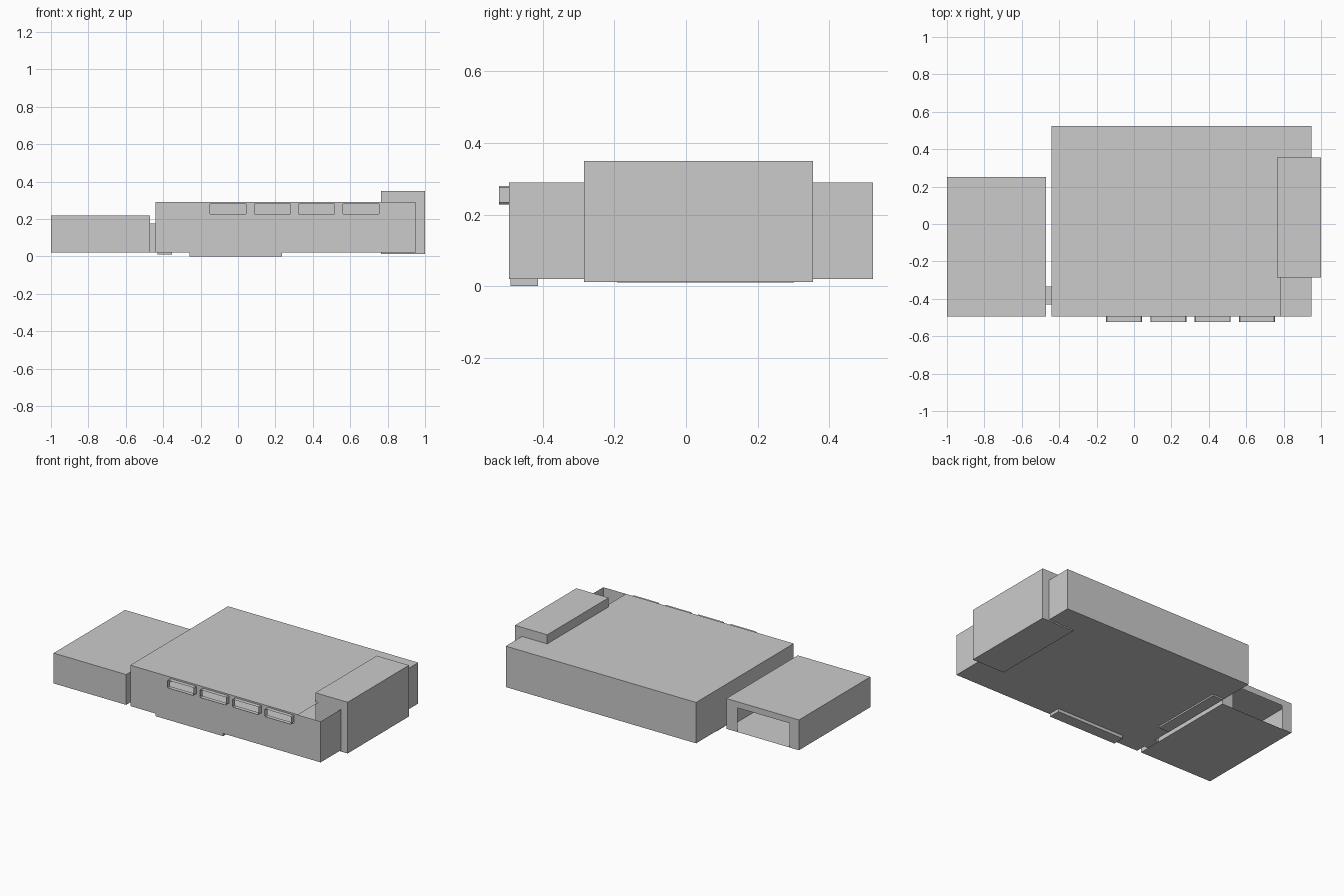
import bpy

if "Cube" in bpy.data.objects:
    bpy.data.objects.remove(bpy.data.objects["Cube"])

# All walls are thin single sheets, as in a hollow building shell.


def make(name, verts, faces):
    mesh = bpy.data.meshes.new(name)
    mesh.from_pydata(verts, [], faces)
    mesh.update()
    obj = bpy.data.objects.new(name, mesh)
    bpy.context.collection.objects.link(obj)
    return obj


SIDES = {"bottom": (0, 3, 2, 1), "top": (4, 5, 6, 7), "front": (0, 1, 5, 4),
         "right": (1, 2, 6, 5), "back": (2, 3, 7, 6), "left": (3, 0, 4, 7)}


def shell(name, x, y, z, skip=()):
    """Box made of sheets, with some sides left open."""
    verts = [(a, b, c) for c in z for a, b in
             ((x[0], y[0]), (x[1], y[0]), (x[1], y[1]), (x[0], y[1]))]
    return make(name, verts, [f for s, f in SIDES.items() if s not in skip])


def panel(name, us, vs, holes, place, flip=False):
    """Flat grid sheet with the cells in holes left out."""
    n = len(us)
    verts = [place(u, v) for v in vs for u in us]
    faces = []
    for j in range(len(vs) - 1):
        for i in range(n - 1):
            if (i, j) not in holes:
                a = j * n + i
                f = (a, a + 1, a + 1 + n, a + n)
                faces.append(f[::-1] if flip else f)
    return make(name, verts, faces)


# Main hall shell
X, Y, Z = (-0.44, 0.95), (-0.495, 0.523), (0.02, 0.29)
shell("hall_shell", X, Y, Z, skip=("top", "front"))

# Hall roof, open at the front right corner beside the tower block
panel("hall_roof", (X[0], 0.785, X[1]), (Y[0], -0.285, Y[1]), {(1, 0)},
      lambda u, v: (u, v, Z[1]))

# Front wall with four window openings
starts = [-0.15 + 0.237 * i for i in range(4)]
W, wz = 0.193, (0.228, 0.28)
us = [X[0]] + [s + d for s in starts for d in (0, W)] + [X[1]]
panel("hall_front_wall", us, (Z[0], *wz, Z[1]),
      {(1 + 2 * i, 1) for i in range(4)}, lambda u, v: (u, Y[0], v))

# Projecting window surrounds with clipped corners
c = 0.005
for k, s in enumerate(starts):
    e, (lo, hi) = s + W, wz
    ring = [(s + c, lo), (e - c, lo), (e, lo + c), (e, hi - c),
            (e - c, hi), (s + c, hi), (s, hi - c), (s, lo + c)]
    verts = [(x, y, z) for y in (-0.523, Y[0]) for x, z in ring]
    make(f"window_surround_{k + 1}", verts,
         [(i, (i + 1) % 8, (i + 1) % 8 + 8, i + 8) for i in range(8)])

# Tall block at the right end
shell("tower_block", (0.765, 1.0), (-0.285, 0.355), (0.012, 0.35))

# Annex with a wide doorway in its back wall
ax, ay, az = (-1.0, -0.47), (-0.495, 0.25), (0.02, 0.22)
shell("annex_shell", ax, ay, az, skip=("back",))
panel("annex_back_wall", (ax[0], -0.93, -0.55, ax[1]), (az[0], 0.18, az[1]),
      {(1, 0)}, lambda u, v: (u, ay[1], v), flip=True)

# Passage between annex and hall
shell("passage", (-0.47, -0.44), (-0.43, -0.335), (0.022, 0.175),
      skip=("left", "right"))

# Low pads under the hall
shell("front_pad", (-0.26, 0.235), (-0.49, -0.413), (0.0, 0.02), skip=("top",))
shell("side_pad", (-0.43, -0.353), (-0.193, 0.302), (0.01, 0.02), skip=("top",))
